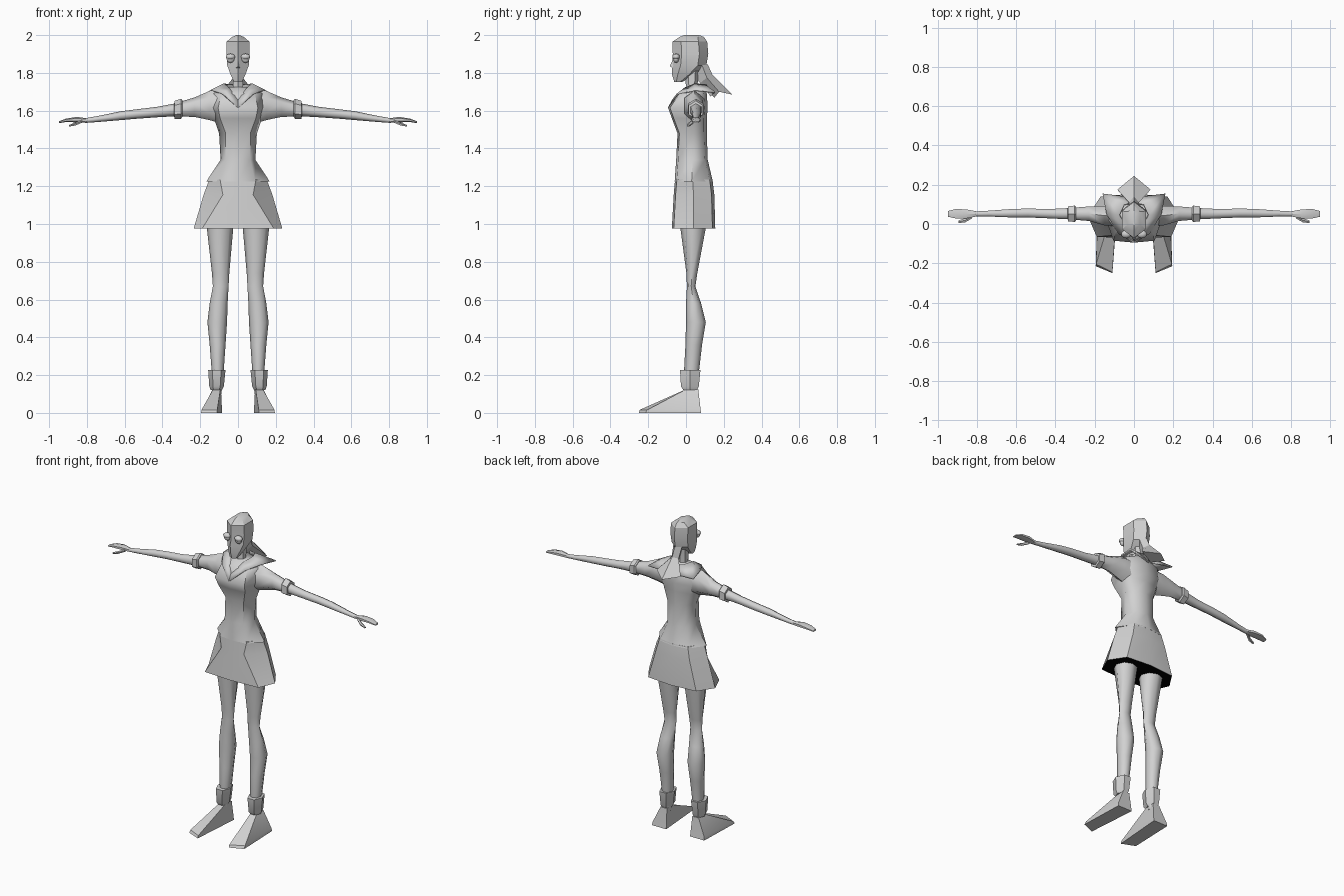
import bpy, bmesh, math


def material(name, value):
    m = bpy.data.materials.new(name)
    m.diffuse_color = (value, value, value, 1)
    return m


grey = material("plain grey", 0.64)
black = material("skirt inside black", 0.0)


def make(name, verts, faces, mirror=False, angle=35):
    me = bpy.data.meshes.new(name)
    me.from_pydata(verts, [], faces)
    bm = bmesh.new()
    bm.from_mesh(me)
    bmesh.ops.recalc_face_normals(bm, faces=bm.faces)
    bm.to_mesh(me)
    bm.free()
    me.materials.append(grey)
    ob = bpy.data.objects.new(name, me)
    bpy.context.collection.objects.link(ob)
    bpy.ops.object.select_all(action='DESELECT')
    ob.select_set(True)
    bpy.context.view_layer.objects.active = ob
    bpy.ops.object.shade_smooth_by_angle(angle=math.radians(angle))
    if mirror:
        ob.modifiers.new("mirror", 'MIRROR').use_mirror_merge = False
    return ob


def loft(name, rings, mirror=False, angle=35):
    """Skin a list of rings and cap both ends."""
    n = len(rings[0])
    verts = [p for r in rings for p in r]
    faces = [(i * n + k, i * n + (k + 1) % n, (i + 1) * n + (k + 1) % n, (i + 1) * n + k)
             for i in range(len(rings) - 1) for k in range(n)]
    faces.append(tuple(range(n))[::-1])
    faces.append(tuple(range((len(rings) - 1) * n, len(rings) * n)))
    return make(name, verts, faces, mirror, angle)


def level(z, x0, x1, y0, y1, n=8, turn=0.0):
    """Horizontal ring filling the given x and y extents."""
    cx, cy, rx, ry = (x0 + x1) / 2, (y0 + y1) / 2, (x1 - x0) / 2, (y1 - y0) / 2
    return [(cx + rx * math.sin(2 * math.pi * (k + turn) / n),
             cy - ry * math.cos(2 * math.pi * (k + turn) / n), z) for k in range(n)]


def upright(x, y0, y1, z0, z1, n=6):
    """Ring across the arm at the given x."""
    cy, cz, ry, rz = (y0 + y1) / 2, (z0 + z1) / 2, (y1 - y0) / 2, (z1 - z0) / 2
    return [(x, cy + ry * math.sin(2 * math.pi * k / n),
             cz + rz * math.cos(2 * math.pi * k / n)) for k in range(n)]


def body(z, hw, fw, yf, ys, yb, bw):
    """Eight-point torso ring: flat front, side corner and flat back."""
    return [(0, yf, z), (fw, yf + .01, z), (hw, ys, z), (bw, yb - .015, z),
            (0, yb, z), (-bw, yb - .015, z), (-hw, ys, z), (-fw, yf + .01, z)]


# Flared skirt with creased hips and a dark underside
skirt = loft("skirt", [
    body(.975, .235, .19, -.075, .04, .155, .17),
    body(1.155, .182, .08, -.065, .04, .15, .12),
    body(1.235, .152, .095, -.058, .035, .14, .10)], angle=28)
skirt.data.materials.append(black)
for f in skirt.data.polygons:
    if f.center.z < .98:
        f.material_index = 1

# Shirt, its hem standing out at the hips
loft("shirt", [
    body(1.225, .168, .09, -.06, .03, .142, .10),
    body(1.34, .092, .065, -.052, .035, .115, .06),
    body(1.48, .10, .065, -.045, .04, .11, .065),
    body(1.56, .128, .095, -.075, .045, .11, .09),
    body(1.615, .15, .105, -.095, .045, .115, .10),
    body(1.69, .15, .09, -.045, .05, .11, .095),
    body(1.725, .07, .04, -.005, .05, .10, .05)], angle=55)

# Collar: two front lapels meeting in a V, spread flap behind
inner = [(0, -.075, 1.655), (.045, -.01, 1.72), (.075, .045, 1.745), (.05, .10, 1.74), (0, .115, 1.735)]
outer = [(0, -.096, 1.615), (.08, -.05, 1.69), (.14, .05, 1.712), (.16, .155, 1.70), (0, .135, 1.68)]
collar = make("collar", inner + outer,
              [(i, i + 1, i + 6, i + 5) for i in range(4)], mirror=True, angle=20)
collar.modifiers.new("cloth", 'SOLIDIFY').thickness = .008

# Neck
loft("neck", [level(1.63, -.04, .04, -.03, .07, 6), level(1.73, -.03, .03, 0, .06, 6),
              level(1.82, -.033, .033, -.01, .07, 6)])

# Arm with its shoulder, elbow and wrist
loft("arm", [
    upright(.08, -.02, .10, 1.53, 1.715), upright(.15, -.015, .10, 1.55, 1.705),
    upright(.23, .01, .095, 1.567, 1.67), upright(.34, .02, .085, 1.57, 1.637),
    upright(.43, .025, .08, 1.565, 1.62), upright(.54, .03, .082, 1.557, 1.607),
    upright(.62, .03, .08, 1.55, 1.597), upright(.74, .036, .07, 1.54, 1.572),
    upright(.81, .037, .066, 1.535, 1.56)], mirror=True, angle=65)
loft("sleeve_cuff", [
    upright(.295, .012, .092, 1.567, 1.655), upright(.302, .004, .10, 1.557, 1.663),
    upright(.336, .008, .096, 1.555, 1.652), upright(.338, .02, .085, 1.57, 1.637)], mirror=True)

# Hand: flat mitt of fingers and a thumb
loft("hand", [
    upright(.80, .037, .066, 1.536, 1.56), upright(.855, .025, .078, 1.538, 1.567),
    upright(.91, .025, .08, 1.54, 1.558), upright(.948, .035, .068, 1.534, 1.544)], mirror=True)
loft("thumb", [
    upright(.825, .028, .05, 1.535, 1.553, 5), upright(.86, .008, .03, 1.52, 1.538, 5),
    upright(.895, .004, .018, 1.515, 1.524, 5)], mirror=True)

# Leg: thigh, knee, calf, ankle
loft("leg", [
    level(.10, .088, .135, .005, .06), level(.23, .075, .14, -.01, .07),
    level(.36, .066, .15, -.003, .085), level(.48, .058, .162, 0, .105),
    level(.58, .055, .15, .0, .08), level(.67, .05, .133, .005, .05),
    level(.74, .046, .138, .002, .06), level(.98, .025, .165, -.03, .105),
    level(1.08, .02, .165, -.035, .115)], mirror=True, angle=60)
loft("sock_cuff", [
    level(.122, .085, .145, -.02, .065, 6, .5), level(.14, .075, .152, -.034, .075, 6, .5),
    level(.228, .066, .158, -.04, .085, 6, .5), level(.228, .078, .14, -.01, .07, 6, .5)], mirror=True)

# Wedge foot
loft("foot", [
    [(.085, .08, 0), (.185, .08, 0), (.195, -.215, 0), (.11, -.25, 0)],
    [(.085, .077, .02), (.183, .077, .02), (.193, -.205, .016), (.11, -.245, .016)],
    [(.09, .065, .125), (.135, .065, .125), (.132, .0, .125), (.093, .0, .125)]],
    mirror=True, angle=25)

# Head: tapered jaw, six-sided skull, low peak
loft("head", [
    level(1.752, -.025, .025, -.062, -.02, 6),
    level(1.79, -.045, .045, -.074, .045, 6),
    level(1.84, -.066, .066, -.074, .108, 6),
    level(1.90, -.070, .070, -.070, .118, 6),
    level(1.965, -.070, .070, -.072, .112, 6),
    level(1.99, -.036, .036, -.035, .095, 6),
    level(2.0, -.008, .008, -.01, .07, 6)], angle=25)

# Nose ridge
make("nose", [(0, -.066, 1.88), (.012, -.068, 1.825), (-.012, -.068, 1.825), (0, -.086, 1.835)],
     [(0, 1, 3), (0, 3, 2), (1, 2, 3)], angle=20)

# Eyes: flattened balls under rounded lids
for side, label in ((-1, "right"), (1, "left")):
    for part, r, s, dz in (("eye", .022, (1, .7, 1), 0), ("eyelid", .026, (1, .8, .65), .010)):
        bpy.ops.mesh.primitive_uv_sphere_add(segments=10, ring_count=6, radius=r,
                                             location=(side * .04, -.052, 1.875 + dz))
        eye = bpy.context.object
        eye.name = label + "_" + part
        eye.scale = s
        eye.data.materials.append(grey)
        bpy.ops.object.shade_smooth_by_angle(angle=math.radians(40))

# Ponytail: narrow tie widening into a kite-shaped end
root = [(-.03, .085, 1.84), (0, .115, 1.845), (.03, .085, 1.84), (0, .05, 1.78)]
tie = [(-.025, .11, 1.775), (0, .14, 1.79), (.025, .11, 1.775), (0, .075, 1.745)]
end = [(-.085, .175, 1.70), (0, .245, 1.685), (.085, .175, 1.70), (0, .15, 1.668)]
loft("ponytail", [root, tie, end], angle=25)
